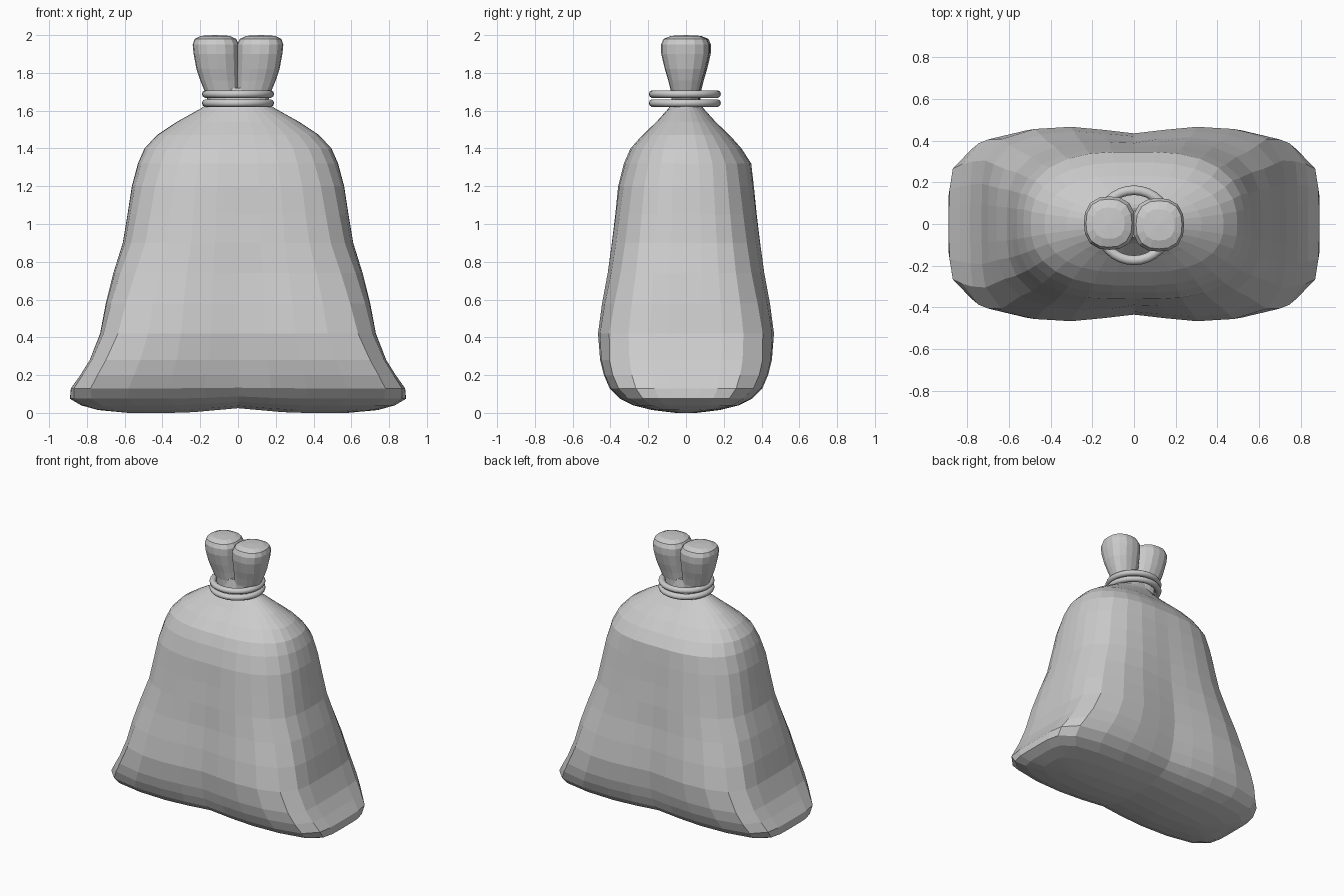
import bpy, bmesh, math

if "Cube" in bpy.data.objects:
    bpy.data.objects.remove(bpy.data.objects["Cube"])

def material(name, rgb):
    m = bpy.data.materials.new(name)
    m.diffuse_color = (*rgb, 1)
    m.use_nodes = True
    m.node_tree.nodes["Principled BSDF"].inputs["Base Color"].default_value = m.diffuse_color
    return m

cloth = material("grey cloth", (0.6, 0.6, 0.6))

def add_object(name, bm):
    bmesh.ops.recalc_face_normals(bm, faces=bm.faces)
    mesh = bpy.data.meshes.new(name)
    bm.to_mesh(mesh)
    bm.free()
    ob = bpy.data.objects.new(name, mesh)
    bpy.context.collection.objects.link(ob)
    mesh.materials.append(cloth)
    return ob

def ring(bm, count, place):
    return [bm.verts.new(place(2 * math.pi * i / count)) for i in range(count)]

def loft(bm, rings):
    for lo, hi in zip(rings, rings[1:]):
        n = len(lo)
        for i in range(n):
            j = (i + 1) % n
            bm.faces.new((lo[i], lo[j], hi[j], hi[i]))

def cap(bm, loop, co):
    v = bm.verts.new(co)
    for i in range(len(loop)):
        bm.faces.new((loop[i], loop[(i + 1) % len(loop)], v))

def rounded(t, n):
    # unit rounded square, spaced evenly by direction
    c, s = math.cos(t), math.sin(t)
    r = (abs(c) ** n + abs(s) ** n) ** (-1 / n)
    return r * c, r * s

# Sack body: height, half width, half depth, squareness, pinch at the middle
body = [
    (0.000, 0.58, 0.06, 3.0, 0.05), (0.015, 0.74, 0.18, 4.0, 0.05),
    (0.040, 0.83, 0.28, 5.0, 0.05), (0.075, 0.89, 0.35, 5.0, 0.06),
    (0.130, 0.885, 0.405, 5.5, 0.07), (0.200, 0.835, 0.435, 6.0, 0.08),
    (0.280, 0.785, 0.455, 6.0, 0.08), (0.420, 0.73, 0.467, 5.0, 0.07),
    (0.580, 0.70, 0.447, 4.2, 0.06), (0.740, 0.66, 0.42, 3.6, 0.05),
    (0.900, 0.61, 0.40, 3.2, 0.03), (1.050, 0.585, 0.382, 3.0, 0.03),
    (1.200, 0.562, 0.365, 2.8, 0.02), (1.320, 0.53, 0.335, 2.6, 0.02),
    (1.400, 0.495, 0.30, 2.5, 0.02), (1.470, 0.43, 0.24, 2.4, 0.04),
    (1.540, 0.325, 0.17, 2.2, 0.08), (1.610, 0.20, 0.105, 2.0, 0.10),
    (1.640, 0.155, 0.085, 2.0, 0.10), (1.720, 0.15, 0.07, 2.0, 0.10),
]
bm = bmesh.new()
rings = []
for z, a, b, n, pinch in body:
    def place(t):
        x, y = rounded(t, n)
        near = max(0, 1 - abs(x * a) / 0.28)
        y *= b * (1 - pinch * near)
        lift = 0.025 * near * max(0, 1 - z / 0.15)
        # the back bulges into a small ledge below the shoulder
        if y > 0 and 1.15 < z < 1.39:
            y *= 1 + 0.05 * (z > 1.3)
        return (x * a, y, z + lift)
    rings.append(ring(bm, 32, place))
loft(bm, rings)
bm.faces.new(rings[0][::-1])
bm.faces.new(rings[-1])
bmesh.ops.triangulate(bm, faces=[f for f in bm.faces if len(f.verts) > 4])
add_object("sack_body", bm)

# Gathered top: two lobes; height, outer x, half depth
lobe = [(1.62, 0.15, 0.07), (1.70, 0.175, 0.075), (1.76, 0.20, 0.09),
        (1.82, 0.22, 0.108), (1.90, 0.235, 0.127), (1.95, 0.24, 0.128),
        (1.98, 0.23, 0.115), (1.996, 0.195, 0.075)]
for side, label in ((-1, "left"), (1, "right")):
    bm = bmesh.new()
    rings = []
    for z, out, b in lobe:
        inner = -0.006 if z < 1.97 else 0.24 - out
        cx, rx = (out + inner) / 2, (out - inner) / 2
        def place(t):
            x, y = rounded(t, 2.5)
            return (side * (cx + rx * x), b * y - side * 0.004, z)
        rings.append(ring(bm, 16, place))
    loft(bm, rings)
    cap(bm, rings[-1], (side * 0.12, 0, 2.0))
    bm.faces.new(rings[0])
    add_object("gathered_top_" + label, bm)

# Cord: two loops around the neck
for k, z in enumerate((1.64, 1.688)):
    bm = bmesh.new()
    loops = []
    for i in range(32):
        t = 2 * math.pi * i / 32
        def place(u):
            r = 0.168 + 0.023 * math.cos(u)
            return (r * math.cos(t), r * math.sin(t) - 0.006, z + 0.021 * math.sin(u))
        loops.append(ring(bm, 10, place))
    loft(bm, loops + loops[:1])
    for f in bm.faces:
        f.smooth = True
    add_object("cord_loop_%d" % (k + 1), bm)
